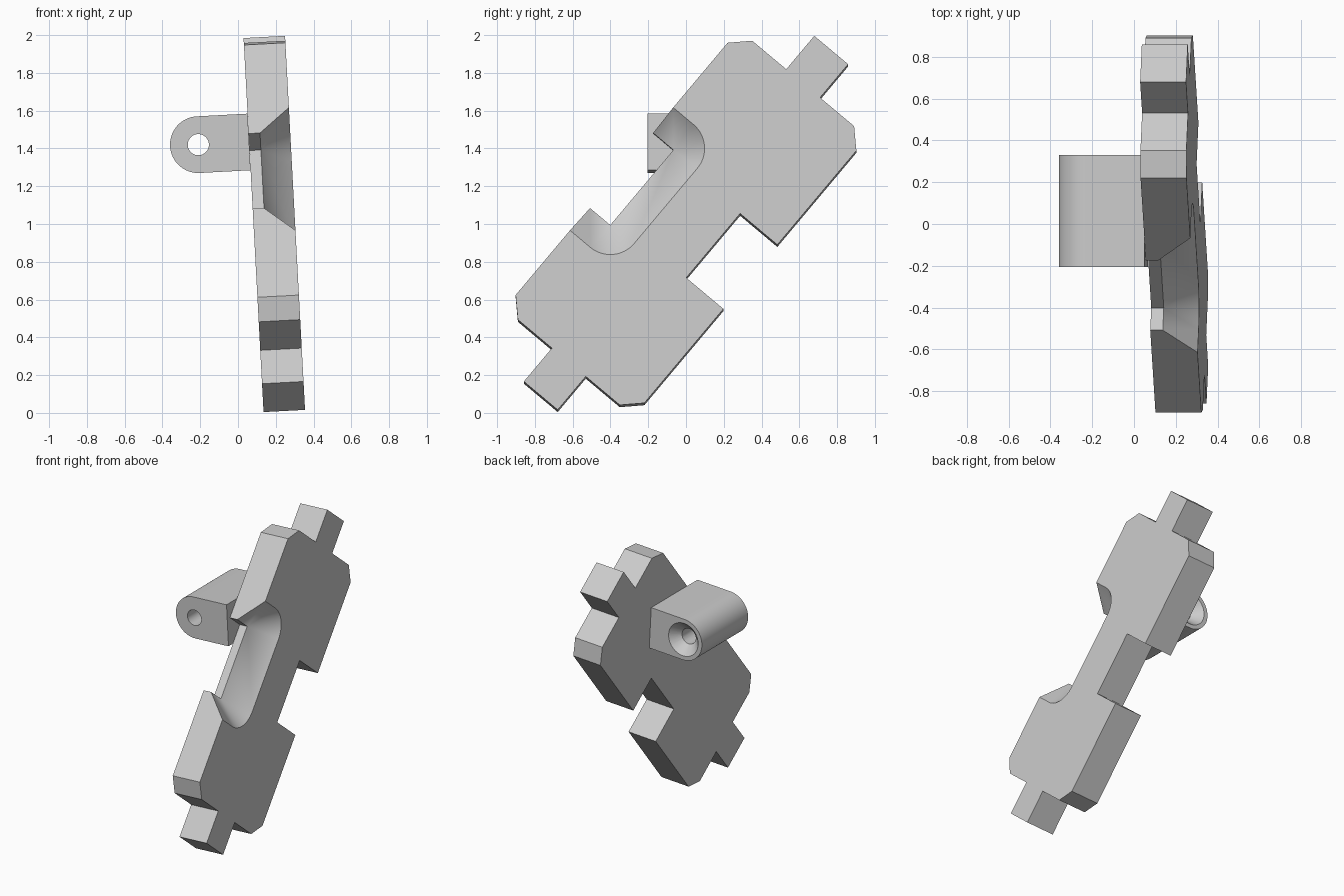
import bpy
import bmesh
from math import cos, sin, pi, radians
from mathutils import Matrix, Vector

cube = bpy.data.objects.get("Cube")
if cube:
    bpy.data.objects.remove(cube, do_unlink=True)

grey = bpy.data.materials.new("plain_grey")
grey.use_nodes = True
COLOUR = (0.6, 0.6, 0.6, 1)
grey.diffuse_color = COLOUR
grey.node_tree.nodes["Principled BSDF"].inputs["Base Color"].default_value = COLOUR


def add_object(name, bm, matrix):
    bmesh.ops.recalc_face_normals(bm, faces=bm.faces)
    mesh = bpy.data.meshes.new(name)
    bm.to_mesh(mesh)
    bm.free()
    mesh.materials.append(grey)
    obj = bpy.data.objects.new(name, mesh)
    obj.matrix_world = matrix
    bpy.context.collection.objects.link(obj)
    return obj


def prism(name, outline, z0, z1, matrix):
    bm = bmesh.new()
    face = bm.faces.new([bm.verts.new((x, y, z0)) for x, y in outline])
    new = bmesh.ops.extrude_face_region(bm, geom=[face])["geom"]
    verts = [g for g in new if isinstance(g, bmesh.types.BMVert)]
    bmesh.ops.translate(bm, verts=verts, vec=(0, 0, z1 - z0))
    return add_object(name, bm, matrix)


def hull(name, points, matrix):
    bm = bmesh.new()
    for p in points:
        bm.verts.new(p)
    bmesh.ops.convex_hull(bm, input=bm.verts)
    bmesh.ops.dissolve_limit(bm, angle_limit=0.002, verts=bm.verts, edges=bm.edges)
    return add_object(name, bm, matrix)


def circle(r, z, n=48):
    return [(r * cos(2 * pi * i / n), r * sin(2 * pi * i / n), z) for i in range(n)]


def activate(obj):
    bpy.ops.object.select_all(action="DESELECT")
    obj.select_set(True)
    bpy.context.view_layer.objects.active = obj


def cut(obj, cutter):
    cutter.hide_render = True
    mod = obj.modifiers.new("cut", "BOOLEAN")
    mod.operation = "DIFFERENCE"
    mod.solver = "EXACT"
    mod.object = cutter
    activate(obj)
    bpy.ops.object.modifier_apply(modifier=mod.name)
    bpy.data.objects.remove(cutter, do_unlink=True)


def frame(x, y, z, origin):
    m = Matrix((x, y, z)).transposed().to_4x4()
    m.translation = origin
    return m


# Leaning frame shared by both parts
lean, turn = radians(3.06), radians(50)
across = Vector((0, 1, 0))
normal = Vector((cos(lean), 0, sin(lean)))
rise = Vector((-sin(lean), 0, cos(lean)))
along = across * cos(turn) + rise * sin(turn)
side = across * sin(turn) - rise * cos(turn)
plate_frame = frame(side, along, normal, (0.302, 0, 1.006))

# Plate: half outline mirrored lengthwise, with a notch on each long side
half = [(-0.305, 0.26), (-0.445, 0.26), (-0.445, 0.873), (-0.352, 0.965),
        (-0.117, 0.965), (-0.117, 1.196), (0.117, 1.196), (0.117, 0.965),
        (0.352, 0.965), (0.445, 0.873), (0.445, 0.222), (0.188, 0.222)]
outline = half + [(x, -y) for x, y in reversed(half)]
plate = prism("plate", outline, -0.22, 0, plate_frame)

# Flared recess around the deep notch
flare, depth, over = 0.165, 0.16, 1.1
points = []
for s in (-1, 1):
    points += [(-0.305, s * 0.26, -depth), (-0.8, s * 0.26, -depth)]
    r = flare * over
    z = depth * (over - 1)
    points.append((-0.8, s * (0.26 + r), z))
    for i in range(17):
        a = pi / 2 * i / 16
        points.append((-0.305 + r * cos(a), s * (0.26 + r * sin(a)), z))
cut(plate, hull("recess_cutter", points, plate_frame))

# Mounting lug with a rounded end
lug_frame = frame(normal, rise, -across, (-0.21, 0.33, 1.42))
R, reach, length = 0.15, 0.269, 0.535
profile = [(reach, -R), (reach, R)]
profile += [(R * cos(pi / 2 + pi * i / 32), R * sin(pi / 2 + pi * i / 32)) for i in range(33)]
lug = prism("mounting_lug", profile, 0, length, lug_frame)

# Through hole, countersunk at the back
cut(lug, hull("hole_cutter", circle(0.056, -0.1) + circle(0.056, length + 0.1), lug_frame))
cut(lug, hull("countersink_cutter", circle(0.13, -0.01) + circle(0.05, 0.07), lug_frame))

for obj in (plate, lug):
    activate(obj)
    bpy.ops.object.shade_smooth_by_angle(angle=radians(25))
